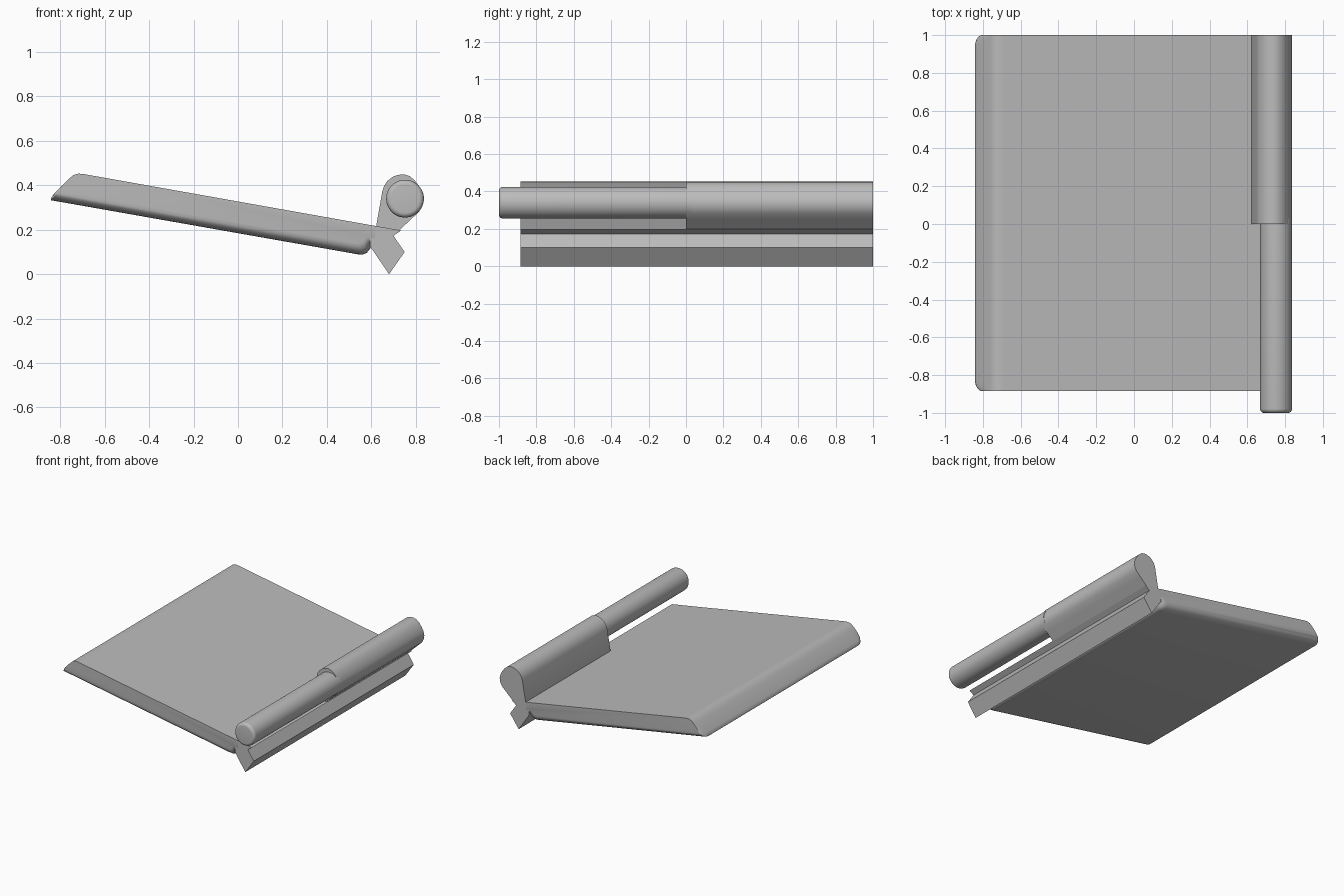
import bpy
import bmesh
import math

cube = bpy.data.objects.get("Cube")
if cube:
    bpy.data.objects.remove(cube, do_unlink=True)

grey = bpy.data.materials.new("plain grey")
grey.use_nodes = True
colour = (0.5, 0.5, 0.5, 1)
grey.diffuse_color = colour
grey.node_tree.nodes["Principled BSDF"].inputs["Base Color"].default_value = colour


def loft(name, sections, angle=30):
    """Join matching rings of points into a closed solid."""
    bm = bmesh.new()
    rings = [[bm.verts.new(p) for p in ring] for ring in sections]
    for a, b in zip(rings, rings[1:]):
        for i in range(len(a)):
            j = (i + 1) % len(a)
            bm.faces.new((a[i], a[j], b[j], b[i]))
    bm.faces.new(rings[0])
    bm.faces.new(rings[-1])
    bmesh.ops.recalc_face_normals(bm, faces=bm.faces)
    mesh = bpy.data.meshes.new(name)
    bm.to_mesh(mesh)
    bm.free()
    mesh.materials.append(grey)
    obj = bpy.data.objects.new(name, mesh)
    bpy.context.collection.objects.link(obj)
    bpy.ops.object.select_all(action='DESELECT')
    obj.select_set(True)
    bpy.context.view_layer.objects.active = obj
    bpy.ops.object.shade_smooth_by_angle(angle=math.radians(angle))
    return obj


def extrude(name, profile, y0, y1):
    return loft(name, [[(x, y, z) for x, z in profile] for y in (y0, y1)])


FRONT, BACK = -0.885, 1.0

# Sloping leaf, its lower edge rounded toward both ends
top = [(0.62, 0.217), (-0.69, 0.45), (-0.718, 0.453), (-0.742, 0.446), (-0.766, 0.425)]
left = [(-0.83, 0.36), (-0.84, 0.345), (-0.842, 0.333)]
right = [(0.537, 0.09), (0.56, 0.088), (0.58, 0.096), (0.595, 0.115), (0.62, 0.16)]
radius = 0.06


def leaf_ring(y, rise):
    ring = top + [(x + 0.65 * rise, z + 0.65 * rise) for x, z in left]
    ring += [(x - 0.3 * rise, z + 0.85 * rise) for x, z in right[:-1]] + right[-1:]
    return [(x, y, z) for x, z in ring]


steps = [math.radians(a) for a in range(0, 91, 15)]
curve = [(radius * (1 - math.cos(a)), radius * (1 - math.sin(a))) for a in steps]
rings = [leaf_ring(FRONT + t, d) for t, d in curve]
rings += [leaf_ring(BACK - t, d) for t, d in reversed(curve)]
loft("leaf", rings, 35)

# Angled foot along the right edge
foot = [(0.595, 0.125), (0.68, 0), (0.75, 0.1), (0.7, 0.173),
        (0.735, 0.197), (0.62, 0.217), (0.595, 0.2)]
extrude("foot", foot, FRONT, BACK)

# Teardrop sleeve over the back half
sleeve = [(0.7, 0.173), (0.622, 0.216), (0.65, 0.375), (0.657, 0.396), (0.672, 0.419),
          (0.695, 0.438), (0.72, 0.447), (0.746, 0.45), (0.772, 0.442), (0.795, 0.423),
          (0.814, 0.398), (0.829, 0.37), (0.836, 0.34), (0.831, 0.309), (0.816, 0.282),
          (0.784, 0.252)]
extrude("sleeve", sleeve, 0, BACK)

# Round pin with a softened tip
pin_radius, tip = 0.085, 0.022
sides = 48


def pin_ring(y, r):
    return [(0.752 + r * math.cos(i * math.tau / sides), y,
             0.34 + r * math.sin(i * math.tau / sides)) for i in range(sides)]


pin = [pin_ring(-1 + tip * (1 - math.sin(a)), pin_radius - tip * (1 - math.cos(a)))
       for a in reversed(steps)]
loft("pin", pin + [pin_ring(0.03, pin_radius)], 35)
